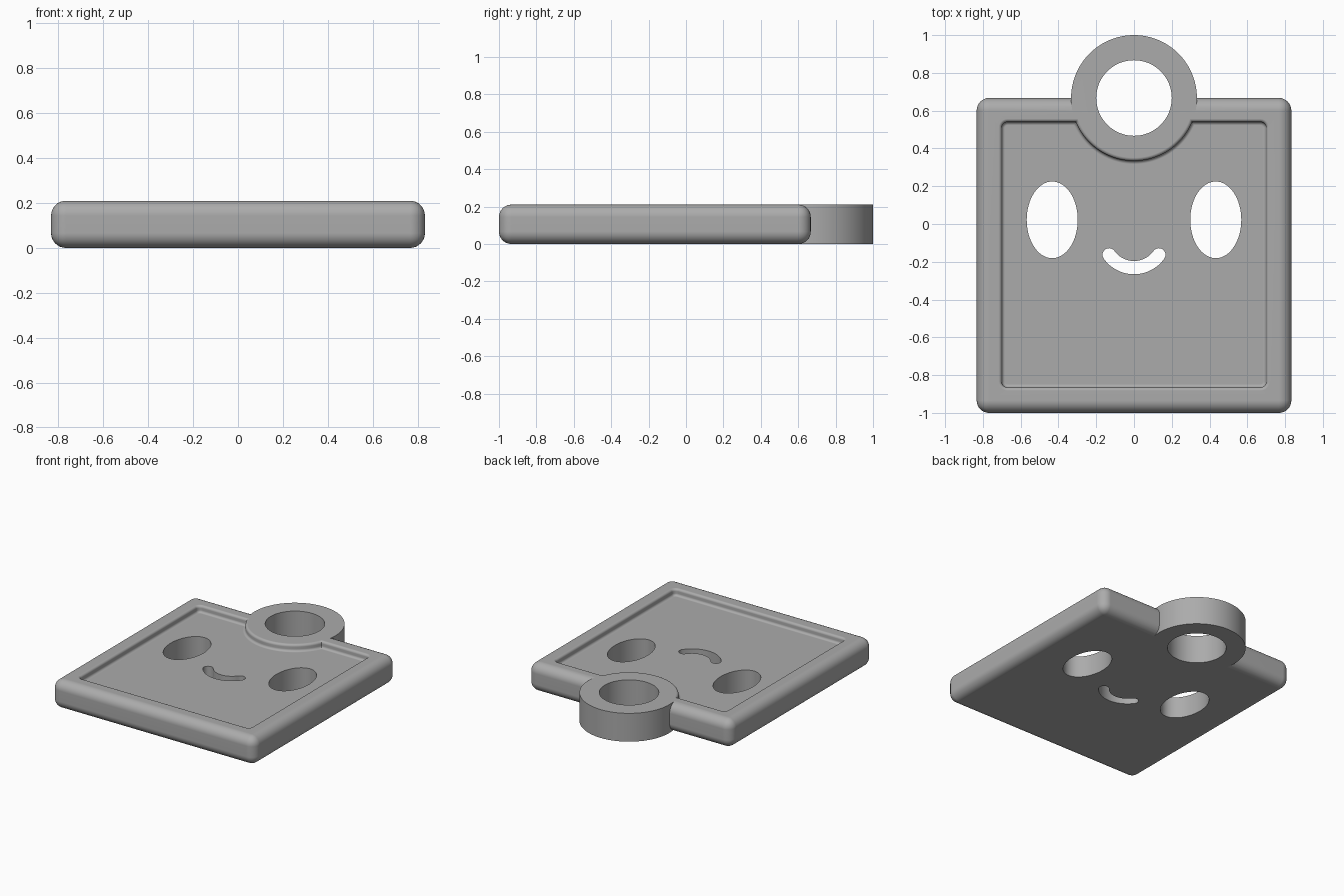
import bpy, bmesh, math

cube = bpy.data.objects.get("Cube")
if cube:
    bpy.data.objects.remove(cube, do_unlink=True)

H = 0.21                      # thickness of the tag
RING_Y, RING_R, HOLE_R = 0.667, 0.333, 0.2
FILLET, FLOOR = 0.0175, 0.16  # recess edge rounding and floor height

grey = bpy.data.materials.new("plain grey")
grey.use_nodes = True
colour = (0.41, 0.41, 0.41, 1)
grey.diffuse_color = colour
grey.node_tree.nodes["Principled BSDF"].inputs["Base Color"].default_value = colour


def arc(cx, cy, rx, ry, start, end, n):
    """Points on an elliptical arc, angles in degrees, both ends included."""
    angles = [math.radians(start + (end - start) * i / n) for i in range(n + 1)]
    return [(cx + rx * math.cos(a), cy + ry * math.sin(a)) for a in angles]


def ellipse(cx, cy, rx, ry, n):
    return arc(cx, cy, rx, ry, 0, 360, n)[:-1]


def loft(name, levels):
    """Closed solid through outlines [(points, z), ...] stacked upwards."""
    bm = bmesh.new()
    loops = [[bm.verts.new((x, y, z)) for x, y in pts] for pts, z in levels]
    n = len(loops[0])
    for low, high in zip(loops, loops[1:]):
        for i in range(n):
            j = (i + 1) % n
            bm.faces.new((low[i], low[j], high[j], high[i]))
    bm.faces.new(loops[0][::-1])
    bm.faces.new(loops[-1])
    bmesh.ops.recalc_face_normals(bm, faces=bm.faces)
    mesh = bpy.data.meshes.new(name)
    bm.to_mesh(mesh)
    bm.free()
    obj = bpy.data.objects.new(name, mesh)
    bpy.context.collection.objects.link(obj)
    mesh.materials.append(grey)
    return obj


def prism(name, pts, z0=-0.1, z1=H + 0.1):
    return loft(name, [(pts, z0), (pts, z1)])


def recess_outline(d):
    """Rounded panel with a bite around the ring, inset by d."""
    x, top, bottom = 0.7 - d, 0.54 - d, -0.865 + d
    r, c = RING_R + d, 0.03 - d
    bite = math.degrees(math.asin((top - RING_Y) / r))
    return (arc(0, RING_Y, r, r, 180 - bite, 360 + bite, 40)
            + arc(x - c, top - c, c, c, 90, 0, 6)
            + arc(x - c, bottom + c, c, c, 0, -90, 6)
            + arc(-x + c, bottom + c, c, c, -90, -180, 6)
            + arc(-x + c, top - c, c, c, 180, 90, 6))


# Plate with rounded edges
w = 0.833
tag = prism("face_tag", [(-w, -1), (w, -1), (w, 0.667), (-w, 0.667)], 0, H)
bevel = tag.modifiers.new("rounded edges", 'BEVEL')
bevel.width, bevel.segments = 0.066, 8

# Hanging ring
ring = prism("ring_body", ellipse(0, RING_Y, RING_R, RING_R, 96), 0, H)

# Recessed panel: concave fillet at the floor, convex fillet at the rim
steps = [math.radians(90 * i / 5) for i in range(6)]
levels = [(recess_outline(FILLET * (1 - math.sin(a))),
           FLOOR + FILLET * (1 - math.cos(a))) for a in steps]
levels += [(recess_outline(-FILLET * (1 - math.cos(a))),
            H - FILLET * (1 - math.sin(a))) for a in steps]
levels.append((recess_outline(-FILLET), H + 0.1))
recess = loft("recess_cutter", levels)

# Ring hole, eyes and smile go right through
hole = prism("ring_hole_cutter", ellipse(0, RING_Y, HOLE_R, HOLE_R, 80))
eyes = [prism(side + "_eye_cutter", ellipse(s * 0.433, 0.022, 0.135, 0.203, 64))
        for side, s in (("left", 1), ("right", -1))]
R, T, CY, END = 0.162, 0.035, -0.069, 54.5
tip_x = R * math.sin(math.radians(END))
tip_y = CY - R * math.cos(math.radians(END))
smile = (arc(0, CY, R + T, R + T, -90 - END, -90 + END, 24)
         + arc(tip_x, tip_y, T, T, END - 90, END + 90, 10)[1:-1]
         + arc(0, CY, R - T, R - T, -90 + END, -90 - END, 24)
         + arc(-tip_x, tip_y, T, T, 90 - END, 270 - END, 10)[1:-1])
mouth = prism("smile_cutter", smile)

# Combine into one solid
tools = [(ring, 'UNION')] + [(o, 'DIFFERENCE') for o in (recess, hole, *eyes, mouth)]
for tool, operation in tools:
    mod = tag.modifiers.new(tool.name, 'BOOLEAN')
    mod.object, mod.operation, mod.solver = tool, operation, 'EXACT'
bpy.context.view_layer.update()
solid = bpy.data.meshes.new_from_object(
    tag.evaluated_get(bpy.context.evaluated_depsgraph_get()))
tag.modifiers.clear()
tag.data = solid
for tool, _ in tools:
    bpy.data.objects.remove(tool, do_unlink=True)

# Smooth shading with crisp cut edges
bpy.ops.object.select_all(action='DESELECT')
tag.select_set(True)
bpy.context.view_layer.objects.active = tag
bpy.ops.object.shade_smooth_by_angle(angle=math.radians(35))
weighted = tag.modifiers.new("flat faces stay flat", 'WEIGHTED_NORMAL')
weighted.keep_sharp = True
